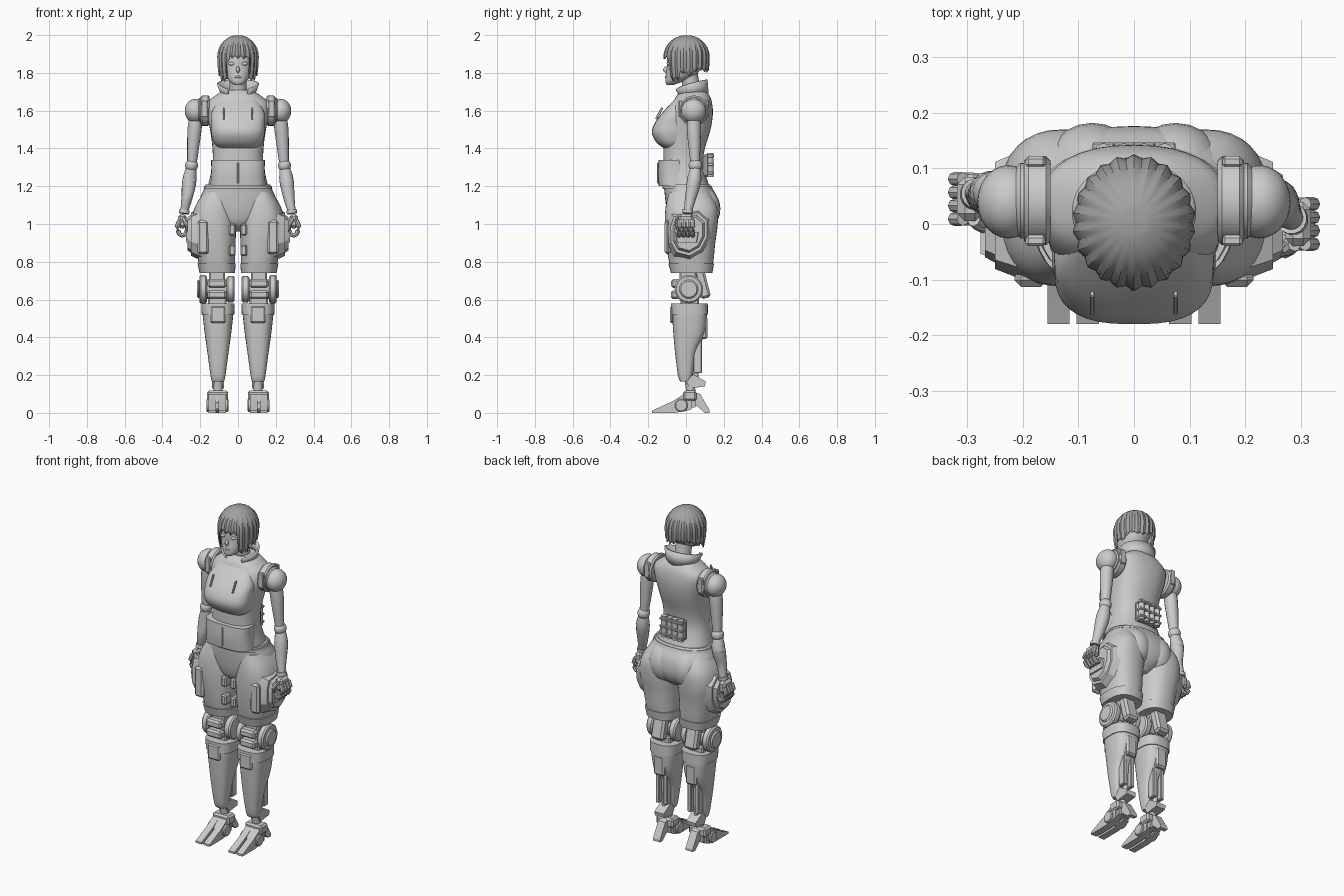
import bpy, bmesh, random
from math import sin, cos, pi, copysign, radians
from mathutils import Vector, Matrix

random.seed(4)
if "Cube" in bpy.data.objects:
    bpy.data.objects.remove(bpy.data.objects["Cube"], do_unlink=True)


def material(name, value):
    mat = bpy.data.materials.new(name)
    mat.use_nodes = True
    colour = (value, value, value, 1)
    mat.diffuse_color = colour
    mat.node_tree.nodes["Principled BSDF"].inputs["Base Color"].default_value = colour
    return mat


SHELL = material("light grey shell", 0.6)
HAIR = material("dark grey hair", 0.36)


def finish(name, bm, mirror=False, mat=SHELL, angle=35):
    """Turn a bmesh into a shaded object, optionally mirrored across x."""
    bmesh.ops.recalc_face_normals(bm, faces=bm.faces)
    mesh = bpy.data.meshes.new(name)
    bm.to_mesh(mesh)
    bm.free()
    mesh.materials.append(mat)
    obj = bpy.data.objects.new(name, mesh)
    bpy.context.collection.objects.link(obj)
    bpy.ops.object.select_all(action="DESELECT")
    obj.select_set(True)
    bpy.context.view_layer.objects.active = obj
    bpy.ops.object.shade_smooth_by_angle(angle=radians(angle))
    if mirror:
        obj.modifiers.new("mirror", "MIRROR")
    return obj


def skin(bm, rings):
    """Bridge rings of points and cap both ends."""
    loops = [[bm.verts.new(p) for p in ring] for ring in rings]
    for a, b in zip(loops, loops[1:]):
        for i in range(len(a)):
            j = (i + 1) % len(a)
            bm.faces.new((a[i], a[j], b[j], b[i]))
    bm.faces.new(loops[0])
    bm.faces.new(loops[-1])


def spline(rows, steps=4):
    """Smoothly interpolate rows of numbers."""
    rows = [Vector(r) for r in rows]
    out = []
    for i in range(len(rows) - 1):
        p, q = rows[i], rows[i + 1]
        m = (q - rows[max(i - 1, 0)]) / 2
        n = (rows[min(i + 2, len(rows) - 1)] - p) / 2
        for k in range(steps):
            t = k / steps
            u = 1 - t
            out.append(p * (u * u * (1 + 2 * t)) + m * (t * u * u)
                       + q * (t * t * (3 - 2 * t)) - n * (t * t * u))
    return out + [rows[-1]]


def loft(name, rows, power=2.2, mirror=False, count=36, mat=SHELL, steps=4):
    """Rows are height, centre x, half width, front y, back y."""
    rings = []
    for z, cx, rx, front, back in spline(rows, steps):
        ring = []
        for i in range(count):
            c, s = cos(2 * pi * i / count), sin(2 * pi * i / count)
            x = cx + rx * copysign(abs(c) ** (2 / power), c)
            y = (front + back) / 2 + (back - front) / 2 * copysign(abs(s) ** (2 / power), s)
            ring.append((x, y, z))
        rings.append(ring)
    bm = bmesh.new()
    skin(bm, rings)
    return finish(name, bm, mirror, mat)


def tube(name, rows, mirror=False, count=16, steps=4):
    """Rows are x, y, z, radius."""
    pts = spline(rows, steps)
    rings = []
    for i, p in enumerate(pts):
        d = (pts[min(i + 1, len(pts) - 1)] - pts[max(i - 1, 0)]).to_3d()
        turn = d.to_track_quat("Z", "Y")
        rings.append([p.to_3d() + turn @ Vector((cos(a), sin(a), 0)) * p.w
                      for a in (2 * pi * k / count for k in range(count))])
    bm = bmesh.new()
    skin(bm, rings)
    return finish(name, bm, mirror)


def box(name, centre, size, bevel=0.008, mirror=True, tilt=0):
    bm = bmesh.new()
    turn = Matrix.Translation(centre) @ Matrix.Rotation(tilt, 4, "X") @ Matrix.Diagonal((*size, 1))
    bmesh.ops.create_cube(bm, size=1, matrix=turn)
    bmesh.ops.bevel(bm, geom=bm.edges[:], offset=bevel, segments=1, affect="EDGES")
    return finish(name, bm, mirror)


def ball(name, centre, radii, mirror=True):
    bm = bmesh.new()
    bmesh.ops.create_uvsphere(bm, u_segments=24, v_segments=14, radius=1,
                              matrix=Matrix.Translation(centre) @ Matrix.Diagonal((*radii, 1)))
    return finish(name, bm, mirror)


def plate(name, profile, x0, x1, shrink=1.0, mirror=True):
    """Extrude a y-z profile sideways, shrinking the outer side."""
    mid = sum((Vector(p) for p in profile), Vector((0, 0))) / len(profile)
    outer = [mid + (Vector(p) - mid) * shrink for p in profile]
    bm = bmesh.new()
    skin(bm, [[(x0, *p) for p in profile], [(x1, *p) for p in outer]])
    return finish(name, bm, mirror, angle=25)


def disc(name, x0, x1, y, z, r, rim=0.008, mirror=True):
    ring = lambda x, q: [(x, y + q * cos(a * pi / 16), z + q * sin(a * pi / 16)) for a in range(32)]
    bm = bmesh.new()
    skin(bm, [ring(x0, r - rim), ring(x0 + rim, r), ring(x1 - rim, r), ring(x1, r - rim)])
    return finish(name, bm, mirror)


# Torso, bust shell, waist guard and pelvis
loft("torso", [(1.16, 0, .17, -.11, .14), (1.24, 0, .15, -.12, .11), (1.32, 0, .135, -.12, .09),
               (1.4, 0, .135, -.12, .1), (1.5, 0, .148, -.12, .13), (1.58, 0, .165, -.1, .142),
               (1.64, 0, .165, -.07, .138), (1.68, 0, .12, -.05, .125), (1.71, 0, .075, -.02, .1)], 2.4)
loft("bust_shell", [(1.4, 0, .1, -.115, 0), (1.43, 0, .128, -.155, .01), (1.48, 0, .142, -.18, .02),
                    (1.53, 0, .143, -.168, .02), (1.59, 0, .14, -.125, .02), (1.66, 0, .1, -.06, .02)], 2.7)
loft("waist_guard", [(1.2, 0, .148, -.145, .05), (1.27, 0, .142, -.15, .03), (1.34, 0, .142, -.145, -.01)], 3)
box("waist_seam", (0, -.149, 1.27), (.008, .008, .11), .002, False)
loft("pelvis", [(.96, 0, .04, -.03, .1), (1.0, 0, .1, -.08, .15), (1.06, 0, .18, -.1, .175),
                (1.13, 0, .2, -.11, .17), (1.18, 0, .182, -.115, .145), (1.21, 0, .17, -.12, .125)], 2.3)
loft("belt", [(1.185, 0, .182, -.124, .142), (1.2, 0, .178, -.126, .136)], 2.4)
ball("buttock", (.075, .08, 1.08), (.095, .102, .12))
box("chest_seam", (.075, -.142, 1.585), (.008, .012, .07), .002, tilt=-.5)

# Standing collar, open at the front
bm = bmesh.new()
low, high = [], []
for i in range(33):
    a = radians(-58 + 296 * i / 32)
    lift = (1 + sin(a)) / 2
    low.append(bm.verts.new((.085 * cos(a), .045 + .075 * sin(a), 1.655 + .03 * lift)))
    high.append(bm.verts.new((.112 * cos(a), .022 + .092 * sin(a), 1.69 + .075 * lift ** .5)))
for i in range(32):
    bm.faces.new((low[i], low[i + 1], high[i + 1], high[i]))
finish("collar", bm).modifiers.new("thickness", "SOLIDIFY").thickness = 0.009
tube("neck", [(0, .045, 1.65, .055), (0, .03, 1.72, .046), (0, .015, 1.8, .046)])

# Head and face
loft("head", [(1.737, 0, .018, -.102, -.065), (1.752, 0, .042, -.109, -.02), (1.785, 0, .066, -.108, .05),
              (1.83, 0, .08, -.101, .08), (1.88, 0, .087, -.1, .1), (1.93, 0, .08, -.085, .095),
              (1.975, 0, .045, -.04, .06)], 2.1)
ball("nose", (0, -.105, 1.817), (.01, .016, .017), False)
ball("lips", (0, -.105, 1.778), (.018, .007, .006), False)
ball("eye", (.034, -.092, 1.848), (.017, .01, .009))

# Bob haircut: ridged locks from the crown with a ragged lower edge
bm = bmesh.new()
around, down, locks = 132, 12, 22
tips = [random.uniform(-.015, .015) for _ in range(locks)]
grid = []
for i in range(around):
    a = 2 * pi * i / around
    lock, phase = divmod(i * locks / around, 1)
    front = -sin(a)
    end = 1.865 if front > .8 else 1.765 if front > .35 else 1.79 if front > -.3 else 1.815
    notch = abs(phase - .5)
    end += tips[int(lock)] + .03 * notch
    column = []
    for k in range(down + 1):
        t = k / down
        z = 1.998 - (1.998 - end) * t * t * (1.6 - .6 * t)
        h = (z - 1.885) / .115
        width = max(0, 1 - h * h) ** .5 if h > 0 else 1 - .1 * h * h
        width = max(width, .05) * (1.02 - .11 * notch * min(1, 2 * t))
        column.append(bm.verts.new((.109 * width * cos(a), .003 + .12 * width * sin(a), z)))
    grid.append(column)
for i in range(around):
    a, b = grid[i - 1], grid[i]
    for k in range(down):
        bm.faces.new((a[k], b[k], b[k + 1], a[k + 1]))
bm.faces.new([c[0] for c in grid])
finish("hair", bm, mat=HAIR, angle=25).modifiers.new("thickness", "SOLIDIFY").thickness = 0.006

# Shoulders
disc("shoulder_ring", .15, .198, .042, 1.6, .08)
disc("shoulder_inner_band", .19, .212, .042, 1.6, .068)
ball("shoulder_cap", (.226, .04, 1.598), (.056, .066, .064))
for y in (-.03, .112):
    box("shoulder_clip", (.177, y, 1.61), (.036, .02, .09), .005)

# Arms: the right hand sits a little further back than the left
for side, s, back in (("left", 1, 0), ("right", -1, .045)):
    tube(side + "_upper_arm", [(s * .222, .04, 1.57, .036), (s * .231, .042, 1.49, .037),
                               (s * .243, .048, 1.33, .026)])
    ball(side + "_elbow", (s * .246, .05, 1.31), (.034, .036, .034), False)
    tube(side + "_forearm", [(s * .248, .05, 1.295, .028), (s * .257, .043 + back / 3, 1.23, .038),
                             (s * .27, .025 + back / 2, 1.14, .03), (s * .284, .01 + back, 1.07, .021)])
    tube(side + "_wrist_cuff", [(s * .283, .01 + back, 1.075, .028), (s * .286, .008 + back, 1.055, .028)])
    box(side + "_palm", (s * .295, back, 1.015), (.046, .08, .075), .014, False)
    for f in range(4):
        y = back - .036 + .024 * f
        tube(side + "_finger", [(s * .308, y, 1.02, .012), (s * .322, y, .985, .013),
                                (s * .308, y, .945, .012), (s * .283, y, .942, .011),
                                (s * .272, y, .97, .009)], count=8, steps=2)
    tube(side + "_thumb", [(s * .288, back - .038, 1.03, .012), (s * .272, back - .05, .995, .012),
                           (s * .27, back - .038, .965, .009)], count=8, steps=2)

# Lower back unit: base, stacked canisters and clamps
box("back_base", (0, .105, 1.31), (.15, .03, .12), .01, False)
for x in (.018, .055):
    tube("back_canister", [(x, .128, 1.25, .017), (x, .128, 1.375, .017)], True, steps=1)
    for z in (1.27, 1.315, 1.36):
        box("canister_clamp", (x, .13, z), (.04, .034, .014), .003)

# Thighs with layered side armour
loft("thigh", [(.745, .11, .09, -.075, .135), (.8, .113, .097, -.09, .145), (.9, .121, .108, -.105, .155),
               (1.0, .128, .118, -.112, .168), (1.09, .125, .103, -.108, .165),
               (1.17, .11, .07, -.09, .12)], 2.4, True)
loft("thigh_hem", [(.74, .11, .094, -.08, .14), (.79, .113, .101, -.093, .148)], 2.6, True)
outline = [(-.112, 1.0), (-.09, 1.07), (.08, 1.1), (.145, 1.04), (.145, .93), (.1, .84), (.02, .795), (-.07, .82), (-.11, .89)]
plate("thigh_armour", outline, .17, .25, .75)
inset = [(y * .72 + .003, .95 + (z - .95) * .72) for y, z in outline]
plate("thigh_armour_pad", inset, .235, .268, .8)
plate("thigh_armour_latch", [(-.06, .96), (.07, .96), (.06, .9), (-.05, .9)], .26, .276, .9)
for z in (.86, .97):
    box("inner_thigh_clasp", (.03, -.07, z), (.035, .055, .06))
box("front_thigh_panel", (.185, -.098, .93), (.06, .03, .18), .012)

# Knee joints
disc("knee_outer_disc", .165, .205, .015, .655, .075)
disc("knee_outer_hub", .2, .216, .015, .655, .05)
disc("knee_inner_disc", .018, .06, .015, .655, .07)
disc("knee_axle", .05, .175, .015, .655, .052)
for z in (.685, .625):
    box("knee_guard", (.112, -.055, z), (.1, .05, .045), .01)
box("knee_strut", (.112, .01, .73), (.085, .09, .08))
box("knee_rear_link", (.11, .085, .69), (.08, .055, .17), .012, tilt=.25)
box("knee_lower_strut", (.11, .02, .585), (.1, .1, .06))

# Shins
loft("shin", [(.165, .106, .032, -.03, .015), (.2, .106, .04, -.043, .035), (.32, .106, .056, -.058, .055),
              (.42, .106, .07, -.067, .1), (.52, .106, .081, -.073, .112), (.575, .106, .084, -.07, .11)], 2.7, True)
loft("shin_collar", [(.52, .106, .086, -.079, .116), (.58, .106, .088, -.08, .115)], 2.8, True)
box("shin_front_plate", (.106, -.075, .52), (.08, .02, .09))
box("calf_block", (.106, .085, .45), (.07, .055, .12), .01)
for x in (.08, .132):
    box("calf_rail", (x, .062, .31), (.024, .045, .2), .004)
tube("calf_piston", [(.106, .06, .4, .014), (.106, .05, .15, .014)], True, steps=1)

# Ankles
tube("ankle_post", [(.106, .015, .2, .026), (.106, .03, .08, .024)], True, steps=1)
plate("ankle_cover", [(.0, .17), (.04, .205), (.105, .165), (.1, .14), (.02, .13)], .075, .137)
box("ankle_bracket", (.108, .02, .09), (.112, .07, .055), .01)
disc("ankle_disc", .05, .168, -.025, .04, .034, .005)

# Split-toed feet
toe = [(-.18, 0), (-.18, .012), (-.07, .062), (-.01, .1), (.03, .09), (.03, .02), (0, .01), (-.06, 0)]
for x in (.063, .116):
    plate("toe", toe, x, x + .04)
plate("foot_bridge", [(-.07, .02), (-.07, .055), (0, .11), (.05, .1), (.05, .03)], .072, .147)
plate("heel", [(.02, .04), (.03, .115), (.075, .1), (.125, .015), (.125, 0), (.1, 0), (.06, .035)], .085, .132)
